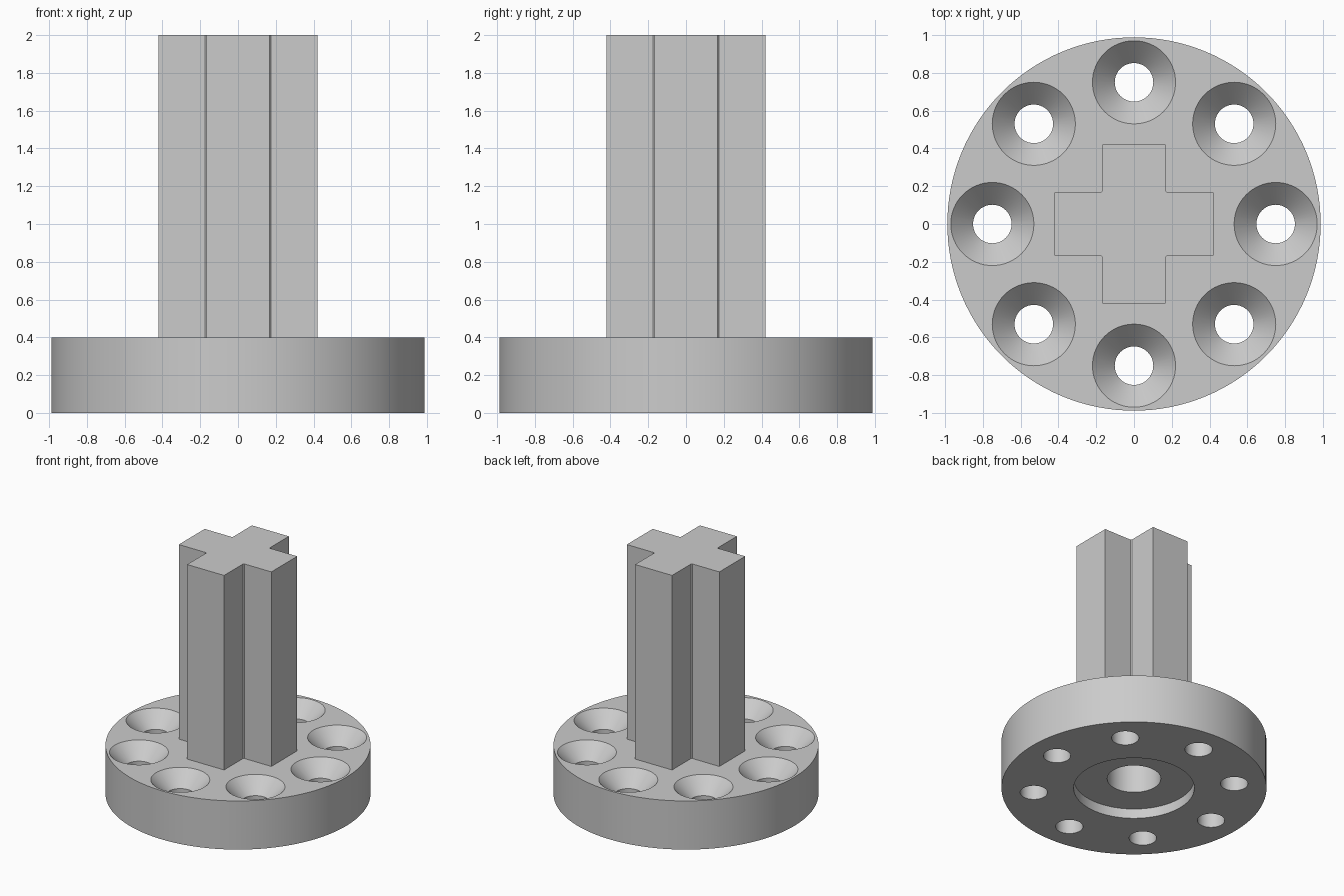
import bpy, bmesh
from math import pi, sin, cos, radians

if "Cube" in bpy.data.objects:
    bpy.data.objects.remove(bpy.data.objects["Cube"])

grey = bpy.data.materials.new("plain_grey")
grey.diffuse_color = (0.6, 0.6, 0.6, 1)
grey.use_nodes = True
grey.node_tree.nodes["Principled BSDF"].inputs["Base Color"].default_value = grey.diffuse_color


def mesh_object(name, bm):
    bmesh.ops.recalc_face_normals(bm, faces=bm.faces)
    me = bpy.data.meshes.new(name)
    bm.to_mesh(me)
    bm.free()
    me.materials.append(grey)
    ob = bpy.data.objects.new(name, me)
    bpy.context.collection.objects.link(ob)
    return ob


def lathe(name, profile, segs, x=0, y=0):
    """Closed solid of revolution from (radius, z) points, capped at both ends."""
    bm = bmesh.new()
    rings = [[bm.verts.new((x + r * cos(2 * pi * i / segs), y + r * sin(2 * pi * i / segs), z))
              for i in range(segs)] for r, z in profile]
    for lo, hi in zip(rings, rings[1:]):
        for i in range(segs):
            j = (i + 1) % segs
            bm.faces.new((lo[i], lo[j], hi[j], hi[i]))
    bm.faces.new(rings[0])
    bm.faces.new(rings[-1])
    return mesh_object(name, bm)


def boolean(target, other, operation):
    mod = target.modifiers.new("bool", "BOOLEAN")
    mod.operation, mod.solver, mod.object = operation, "EXACT", other
    bpy.context.view_layer.objects.active = target
    bpy.ops.object.modifier_apply(modifier=mod.name)
    bpy.data.objects.remove(other)


# Round flange
body = lathe("flanged_cross_shaft", [(0.988, 0), (0.988, 0.4)], 128)

# Cross-shaped shaft, with tiny relief in the inner corners
A, W, F = 0.421, 0.168, 0.008
bm = bmesh.new()
outline = []
for k in range(4):
    c, s = round(cos(k * pi / 2)), round(sin(k * pi / 2))
    for px, py in ((A, -W), (A, W), (W + F, W), (W, W + F)):
        outline.append(bm.verts.new((px * c - py * s, px * s + py * c, 0.3)))
base = bm.faces.new(outline)
top = bmesh.ops.extrude_face_region(bm, geom=[base], use_keep_orig=True)["geom"]
bmesh.ops.translate(bm, vec=(0, 0, 1.7), verts=[v for v in top if isinstance(v, bmesh.types.BMVert)])
boolean(body, mesh_object("shaft", bm), "UNION")

# Eight countersunk screw holes
for k in range(8):
    a = k * pi / 4
    cutter = lathe("screw_hole", [(0.102, -0.1), (0.102, 0.28), (0.22, 0.4), (0.22, 0.5)],
                   64, 0.75 * cos(a), 0.75 * sin(a))
    boolean(body, cutter, "DIFFERENCE")

# Stepped recess and blind bore underneath
bore = lathe("bore", [(0.45, -0.1), (0.45, 0.08), (0.2, 0.08), (0.2, 1.0)], 96)
boolean(body, bore, "DIFFERENCE")

# Smooth round walls, crisp edges
bpy.ops.object.select_all(action="DESELECT")
body.select_set(True)
bpy.context.view_layer.objects.active = body
bpy.ops.object.shade_smooth_by_angle(angle=radians(25))
